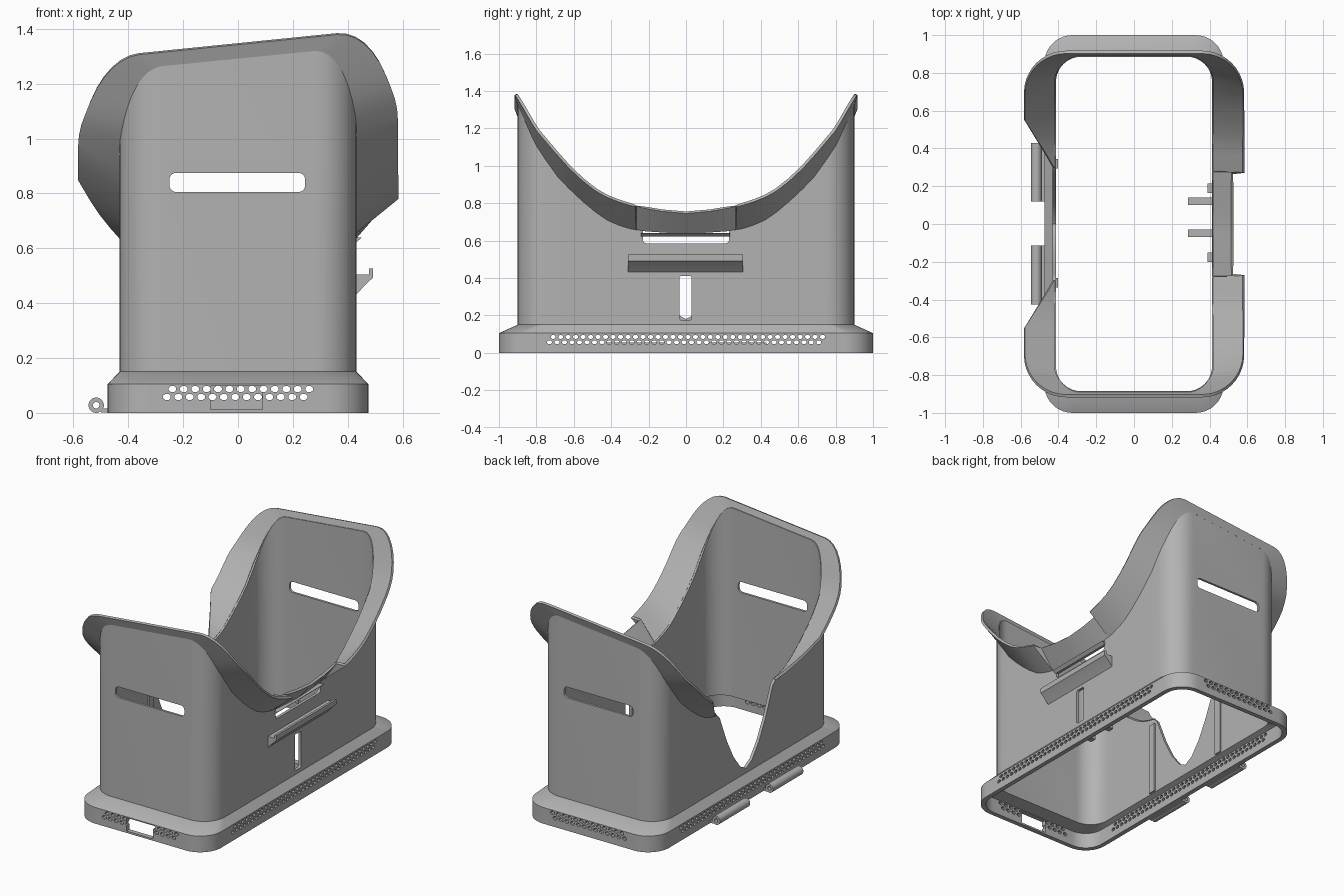
import bpy, bmesh, math

if "Cube" in bpy.data.objects:
    bpy.data.objects.remove(bpy.data.objects["Cube"])

grey = bpy.data.materials.new("plain_grey")
grey.use_nodes = True
grey.diffuse_color = (0.45, 0.45, 0.45, 1)
grey.node_tree.nodes["Principled BSDF"].inputs["Base Color"].default_value = (0.45, 0.45, 0.45, 1)


def make(name, bm):
    bmesh.ops.recalc_face_normals(bm, faces=bm.faces)
    mesh = bpy.data.meshes.new(name)
    bm.to_mesh(mesh)
    bm.free()
    mesh.materials.append(grey)
    ob = bpy.data.objects.new(name, mesh)
    bpy.context.collection.objects.link(ob)
    return ob


def add_prism(bm, pts, axis, lo, hi):
    """Extrude a profile along x (pts are y,z) or along y (pts are x,z)."""
    place = (lambda p, t: (t, p[0], p[1])) if axis == "x" else (lambda p, t: (p[0], t, p[1]))
    a = [bm.verts.new(place(p, lo)) for p in pts]
    b = [bm.verts.new(place(p, hi)) for p in pts]
    n = len(pts)
    bm.faces.new(a)
    bm.faces.new(b[::-1])
    for i in range(n):
        j = (i + 1) % n
        bm.faces.new((a[i], b[i], b[j], a[j]))


def prism(name, pts, axis, lo, hi):
    bm = bmesh.new()
    add_prism(bm, pts, axis, lo, hi)
    return make(name, bm)


def slot(u0, u1, v0, v1, r, steps=5):
    pts = []
    for k, (u, v) in enumerate([(u1 - r, v1 - r), (u0 + r, v1 - r), (u0 + r, v0 + r), (u1 - r, v0 + r)]):
        for i in range(steps + 1):
            a = (k + i / steps) * math.pi / 2
            pts.append((u + r * math.cos(a), v + r * math.sin(a)))
    return pts


def box(u0, u1, v0, v1):
    return [(u0, v0), (u1, v0), (u1, v1), (u0, v1)]


def oval(u, v, ru, rv, n=8):
    return [(u + ru * math.cos(2 * math.pi * (i + .5) / n), v + rv * math.sin(2 * math.pi * (i + .5) / n))
            for i in range(n)]


def activate(ob):
    bpy.ops.object.select_all(action="DESELECT")
    ob.select_set(True)
    bpy.context.view_layer.objects.active = ob


def apply_mod(ob, mod):
    activate(ob)
    bpy.ops.object.modifier_apply(modifier=mod.name)


def cut(ob, cutter):
    mod = ob.modifiers.new("cut", "BOOLEAN")
    mod.operation = "DIFFERENCE"
    mod.solver = "EXACT"
    mod.object = cutter
    apply_mod(ob, mod)
    bpy.data.objects.remove(cutter)


HALF = [.68, .62, .55, .48, .42, .36, .3, .272, .27, .2, .13, .06]
SIDE = [-y for y in HALF] + [0] + HALF[::-1]


def ring(hx, hy, r, seg=10):
    """Rounded rectangle whose points match up for every size."""
    def corner(sx, sy, start):
        return [(sx * (hx - r) + r * math.cos(start + i * math.pi / 2 / seg),
                 sy * (hy - r) + r * math.sin(start + i * math.pi / 2 / seg)) for i in range(seg + 1)]
    q = math.pi / 2
    return ([(hx, y) for y in SIDE] + corner(1, 1, 0) + corner(-1, 1, q)
            + [(-hx, -y) for y in SIDE] + corner(-1, -1, 2 * q) + corner(1, -1, 3 * q))


def loft(name, loops):
    bm = bmesh.new()
    rows = [[bm.verts.new(p) for p in loop] for loop in loops]
    n = len(rows[0])
    for a, b in zip(rows, rows[1:] + rows[:1]):
        for i in range(n):
            j = (i + 1) % n
            bm.faces.new((a[i], a[j], b[j], b[i]))
    return make(name, bm)


def interp(table, t):
    for (t0, v0), (t1, v1) in zip(table, table[1:]):
        if t <= t1:
            return v0 + (v1 - v0) * (t - t0) / (t1 - t0)
    return table[-1][1]


WALL = [(0, .64), (.27, .645), (.4, .68), (.5, .745), (.6, .83), (.7, .93), (.8, 1.08), (.9, 1.31)]
RIM = [(0, .75), (.13, .753), (.27, .768), (.4, .80), (.5, .85), (.6, .93), (.7, 1.035), (.8, 1.15), (.91, 1.345)]


def height(table, x, y):
    return interp(table, abs(y)) + .1 * x * abs(y) / .9


# Shell wall with the scooped top and the notch on one side
outer, inner = ring(.432, .9, .15), ring(.413, .885, .132)


def wall_top(x, y):
    z = height(WALL, x, y)
    if x < -.42 and abs(y) <= .3:
        z = min(z, .18 + .51 * (abs(y) / .3) ** 1.7)
    return z


tops = [wall_top(x, y) for x, y in outer]
shell = loft("shell", [[(x, y, .14) for x, y in outer],
                       [(x, y, z) for (x, y), z in zip(outer, tops)],
                       [(x, y, z) for (x, y), z in zip(inner, tops)],
                       [(x, y, .14) for x, y in inner]])
cut(shell, prism("end_slots", slot(-.25, .245, .805, .875, .025), "y", -1.1, 1.1))
cut(shell, prism("strap_slot", slot(-.23, .23, .585, .672, .02), "x", .3, .6))
cut(shell, prism("tall_slot", slot(-.035, .03, .175, .41, .01), "x", .3, .6))

# Flared rim, trimmed on both sides
bm = bmesh.new()
low, high = [], []
for (xi, yi), (xo, yo) in zip(ring(.424, .893, .145), ring(.58, .91, .22)):
    zi, zo = height(WALL, xi, yi), height(RIM, xo, yo)
    if xo > .5 and abs(yo) <= .27:
        xo = .52
    if xo < -.5 and abs(yo) < .55:
        k = max(0.02, (abs(yo) - .3) / .25)
        xo, zo = xi + (xo - xi) * k, zi + (zo - zi) * k
    low.append(bm.verts.new((xi, yi, zi)))
    high.append(bm.verts.new((xo, yo, zo)))
for i in range(len(low)):
    j = (i + 1) % len(low)
    if low[i].co.x < -.4 and max(abs(low[i].co.y), abs(low[j].co.y)) < .31:
        continue
    bm.faces.new((low[i], low[j], high[j], high[i]))
for v in [v for v in bm.verts if not v.link_faces]:
    bm.verts.remove(v)
rim = make("flared_rim", bm)
solid = rim.modifiers.new("thickness", "SOLIDIFY")
solid.thickness = .016
solid.offset = 0
apply_mod(rim, solid)

# Hollow base with sloped shoulder
base = loft("base", [[(x, y, z) for x, y in ring(hx, hy, r)] for hx, hy, r, z in [
    (.475, 1, .15, 0), (.475, 1, .15, .105), (.432, .9, .15, .15),
    (.413, .885, .132, .15), (.413, .885, .132, .115), (.445, .97, .125, .102), (.445, .97, .125, 0)]])

# Vent holes and front port
bm = bmesh.new()
for row, z in enumerate((.056, .085)):
    for i in range(37):
        add_prism(bm, oval((i - 18) * .04 + (row - .5) * .02, z, .014, .011), "x", -.6, .6)
cut(base, make("side_vents", bm))
bm = bmesh.new()
for row, z in enumerate((.058, .087)):
    for i in range(13):
        add_prism(bm, oval((i - 6) * .0415 + (row - .5) * .02, z, .015, .012), "y", -1.2, 1.2)
cut(base, make("end_vents", bm))
cut(base, prism("port", box(-.1, .09, .012, .098), "y", -1.2, -.92))

# Outer shelf with lip, and the bar across the strap slot
prism("shelf", [(.425, .425), (.475, .478), (.492, .492), (.492, .526), (.478, .526), (.478, .505), (.425, .505)],
      "y", -.31, .305)
prism("slot_bar", [(.415, .622), (.432, .622), (.452, .64), (.415, .64)], "y", -.24, .235)

# Hinge barrels with pin holes and feet
for name, y0, y1 in (("front_hinge", -.425, -.115), ("back_hinge", .12, .43)):
    barrel = prism(name, oval(-.517, .028, .028, .028, 24), "y", y0, y1)
    cut(barrel, prism("pin_hole", oval(-.517, .028, .012, .012, 16), "y", y0 - .1, y1 + .1))
    prism(name + "_foot", box(-.5, -.465, .002, .016), "y", y0, y1)

# Inner ribs and arms
for side, y in (("front", -.31), ("back", .32)):
    prism(side + "_rib", box(-.418, -.402, .12, .6), "y", y - .025, y + .025)
for side, y in (("front", -.175), ("back", .19)):
    prism(side + "_guide", box(.39, .42, .11, .2), "y", y - .025, y + .025)
for side, y in (("front", -.05), ("back", .12)):
    prism(side + "_arm", box(.285, .42, .115, .15), "y", y - .02, y + .02)

for ob in [o for o in bpy.context.scene.objects if o.type == "MESH" and grey.name in o.data.materials]:
    activate(ob)
    bpy.ops.object.shade_smooth_by_angle(angle=math.radians(30))
